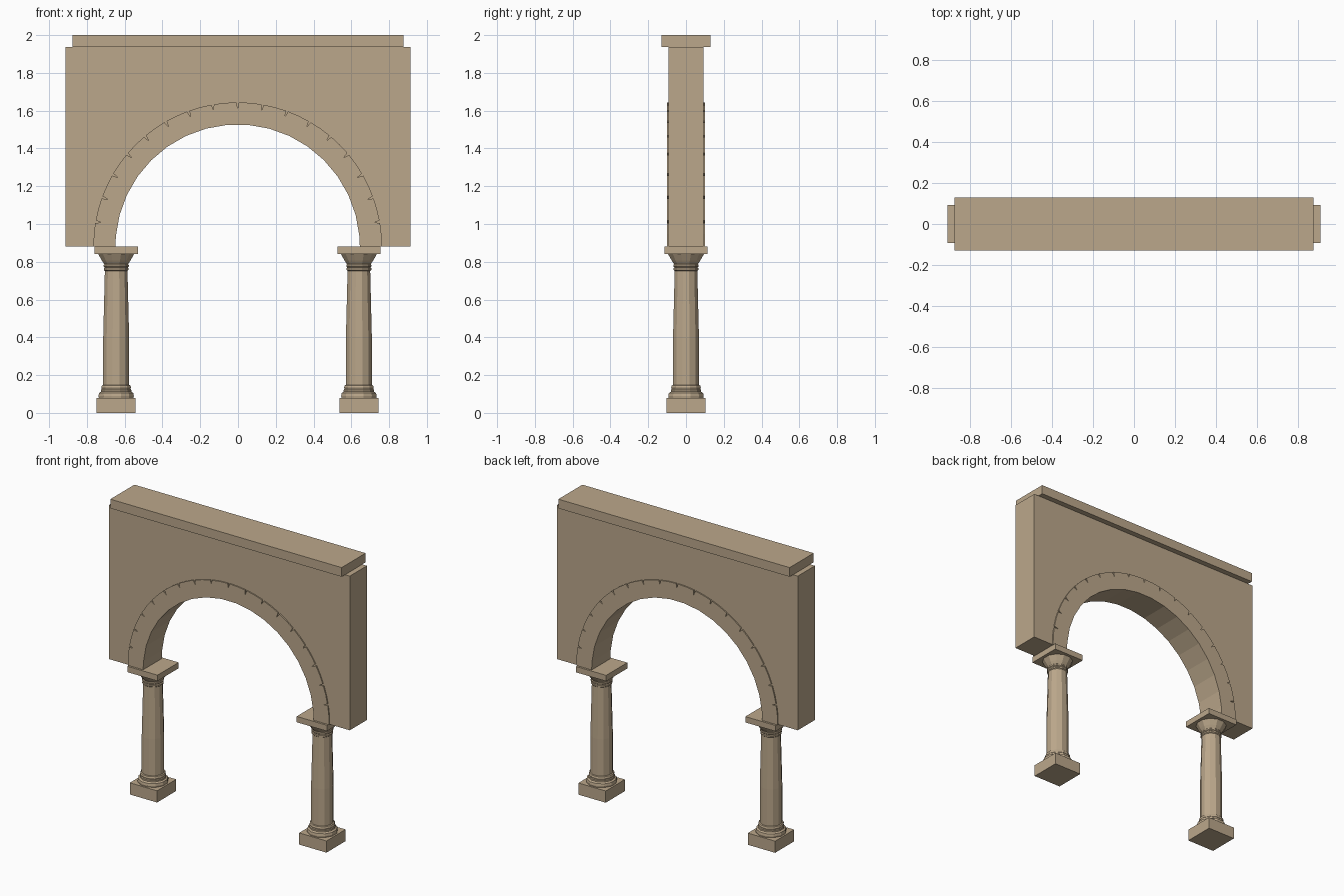
import bpy, bmesh
from math import sin, cos, radians, pi

if "Cube" in bpy.data.objects:
    bpy.data.objects.remove(bpy.data.objects["Cube"])

stone = bpy.data.materials.new("warm sandstone")
stone.use_nodes = True
colour = (0.50, 0.39, 0.26, 1)
stone.diffuse_color = colour
stone.node_tree.nodes["Principled BSDF"].inputs["Base Color"].default_value = colour

SPRING = 0.88      # height where the arch starts
ARCH_X = -0.002


def finish(name, bm):
    bmesh.ops.recalc_face_normals(bm, faces=bm.faces)
    mesh = bpy.data.meshes.new(name)
    bm.to_mesh(mesh)
    bm.free()
    mesh.materials.append(stone)
    obj = bpy.data.objects.new(name, mesh)
    bpy.context.collection.objects.link(obj)
    return obj


def box(name, x, width, depth, bottom, top):
    bm = bmesh.new()
    bmesh.ops.create_cube(bm, size=1)
    bmesh.ops.scale(bm, vec=(width, depth, top - bottom), verts=bm.verts)
    bmesh.ops.translate(bm, vec=(x, 0, (top + bottom) / 2), verts=bm.verts)
    return finish(name, bm)


def slab(name, outline, half_depth):
    """Extrude an outline in the x-z plane along y."""
    bm = bmesh.new()
    face = bm.faces.new([bm.verts.new((x, -half_depth, z)) for x, z in outline])
    ext = bmesh.ops.extrude_face_region(bm, geom=[face])
    moved = [g for g in ext["geom"] if isinstance(g, bmesh.types.BMVert)]
    bmesh.ops.translate(bm, vec=(0, 2 * half_depth, 0), verts=moved)
    return finish(name, bm)


def lathe(name, x, profile, sides):
    bm = bmesh.new()
    rings = []
    for r, z in profile:
        rings.append([bm.verts.new((x + r * cos(2 * pi * (i + 0.5) / sides),
                                    r * sin(2 * pi * (i + 0.5) / sides), z))
                      for i in range(sides)])
    for low, high in zip(rings, rings[1:]):
        for i in range(sides):
            j = (i + 1) % sides
            bm.faces.new((low[i], low[j], high[j], high[i]))
    bm.faces.new(rings[0])
    bm.faces.new(rings[-1])
    return finish(name, bm)


def polar(radius, degrees):
    a = radians(degrees)
    return (ARCH_X + radius * cos(a), SPRING + radius * sin(a))


# Wall with a round opening, hidden behind the arch ring
steps = [0] + list(range(5, 180, 10)) + [180]
opening = [polar(0.70, a) for a in steps]
wall = [(-0.913, SPRING), (-0.913, 1.937), (0.913, 1.937), (0.913, SPRING)]
slab("wall", wall + opening, 0.093)

# Arch ring with narrow joint notches along its outer edge
outer = [polar(0.763, 0)]
for a in range(5, 180, 5):
    if a % 10 == 0:
        outer += [polar(0.764, a - 0.5), polar(0.732, a), polar(0.764, a + 0.5)]
    else:
        outer.append(polar(0.764, a))
outer.append(polar(0.763, 180))
inner = [polar(0.647, a) for a in reversed(steps)]
slab("arch_ring", outer + inner, 0.101)

# Coping along the top
box("coping", 0, 1.754, 0.26, 1.937, 2.0)

# Columns
shaft = [(0.095, 0.078), (0.097, 0.09), (0.094, 0.105), (0.083, 0.112),
         (0.083, 0.122), (0.079, 0.127), (0.081, 0.136), (0.078, 0.145),
         (0.071, 0.148), (0.071, 0.40), (0.062, 0.752), (0.068, 0.757),
         (0.068, 0.766), (0.063, 0.770), (0.069, 0.775), (0.069, 0.783),
         (0.065, 0.787), (0.078, 0.806), (0.099, 0.842)]
for side, x in (("left", 0.640), ("right", -0.645)):
    box(side + "_plinth", x, 0.207, 0.207, 0, 0.08)
    lathe(side + "_column", x, shaft, 12)
    box(side + "_abacus", x, 0.229, 0.229, 0.84, SPRING)
